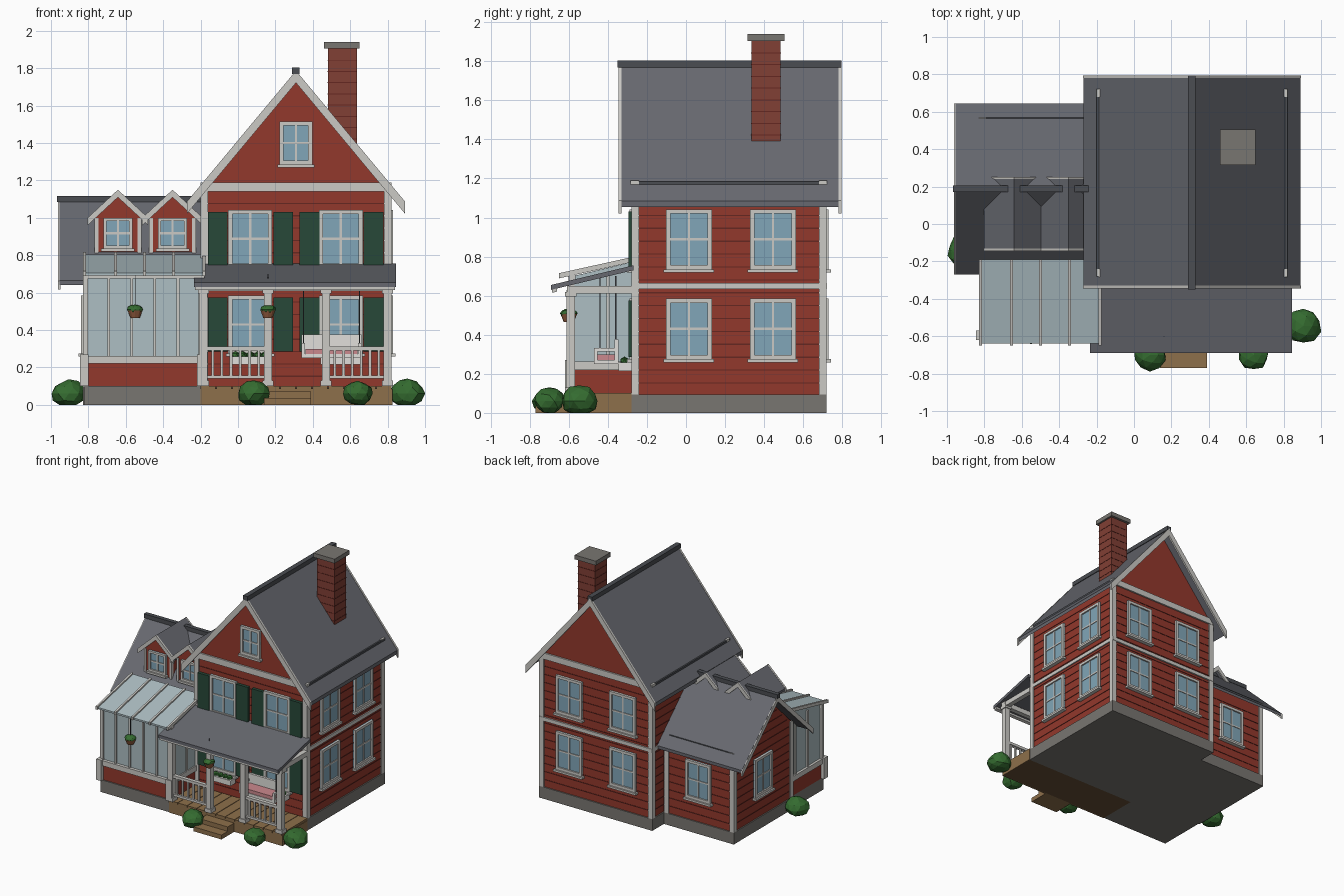
import bpy, bmesh, math, random
from mathutils import Vector, Matrix

if "Cube" in bpy.data.objects:
    bpy.data.objects.remove(bpy.data.objects["Cube"])
random.seed(3)

COL = dict(red=(.29, .04, .025), dark=(.13, .02, .015), trim=(.6, .59, .56), stone=(.19, .18, .165),
           roof=(.135, .14, .16), ridge=(.07, .075, .085), glass=(.22, .38, .48), pane=(.42, .52, .55),
           green=(.02, .065, .04), wood=(.27, .16, .07), under=(.13, .075, .035), brick=(.22, .05, .035),
           leaf=(.035, .15, .03), pink=(.6, .25, .27), white=(.75, .74, .71), pot=(.3, .11, .05))
MAT = {}
for k, c in COL.items():
    MAT[k] = bpy.data.materials.new(k)
    MAT[k].diffuse_color = (*c, 1)


def finish(name, bm, mat):
    bmesh.ops.recalc_face_normals(bm, faces=bm.faces)
    me = bpy.data.meshes.new(name)
    bm.to_mesh(me)
    bm.free()
    me.materials.append(MAT[mat])
    ob = bpy.data.objects.new(name, me)
    bpy.context.collection.objects.link(ob)
    return ob


def boxes(name, mat, *items):
    """Each item is (x0, x1, y0, y1, z0, z1)."""
    bm = bmesh.new()
    for x0, x1, y0, y1, z0, z1 in items:
        m = Matrix.Translation(((x0 + x1) / 2, (y0 + y1) / 2, (z0 + z1) / 2)) @ \
            Matrix.Diagonal((abs(x1 - x0), abs(y1 - y0), z1 - z0, 1))
        bmesh.ops.create_cube(bm, size=1, matrix=m)
    return finish(name, bm, mat)


def prism(name, mat, pts, axis, *spans):
    """Extrude a (horizontal, z) profile along x or y over each span."""
    bm = bmesh.new()
    for a, b in spans:
        vs = [bm.verts.new((a, h, z) if axis == 'x' else (h, a, z)) for h, z in pts]
        f = bm.faces.new(vs)
        r = bmesh.ops.extrude_face_region(bm, geom=[f])
        d = Vector((b - a, 0, 0) if axis == 'x' else (0, b - a, 0))
        bmesh.ops.translate(bm, vec=d, verts=[v for v in r['geom'] if isinstance(v, bmesh.types.BMVert)])
    return finish(name, bm, mat)


def chevron(c, half, zr, ze, t):
    return [(c - half, ze), (c, zr), (c + half, ze), (c + half, ze - t), (c, zr - t), (c - half, ze - t)]


def slope(y0, z0, y1, z1, t):
    return [(y0, z0), (y1, z1), (y1, z1 - t), (y0, z0 - t)]


def on_wall(face, p, u0, u1, n0, n1, z0, z1):
    s = -1 if face[0] == '-' else 1
    n = sorted((p + s * n0, p + s * n1))
    return (*n, u0, u1, z0, z1) if face[1] == 'x' else (u0, u1, *n, z0, z1)


def window(name, face, p, c, w, z0, z1, f=.022):
    u0, u1, zm = c - w / 2, c + w / 2, (z0 + z1) / 2
    B = lambda *a: on_wall(face, p, *a)
    boxes(name + '_glass', 'glass', B(u0, u1, -.01, .008, z0, z1))
    boxes(name + '_frame', 'trim', B(u0, u0 + f, -.01, .02, z0, z1), B(u1 - f, u1, -.01, .02, z0, z1),
          B(u0 + f, u1 - f, -.01, .02, z1 - f, z1), B(u0 + f, u1 - f, -.01, .02, z0, z0 + f),
          B(c - .006, c + .006, -.01, .014, z0 + f, z1 - f), B(u0 + f, u1 - f, -.01, .013, zm - .006, zm + .006),
          B(u0 - .012, u1 + .012, -.01, .032, z0 - .016, z0))


def blob(name, x, y, z, rx, rz, mat='leaf', sub=2, jitter=.08):
    bm = bmesh.new()
    bmesh.ops.create_icosphere(bm, subdivisions=sub, radius=1)
    for v in bm.verts:
        v.co *= 1 + random.uniform(-jitter, jitter)
        v.co = Vector((x + v.co.x * rx, y + v.co.y * rx, max(z + v.co.z * rz, 0)))
    return finish(name, bm, mat)


# Main house: foundation, walls, siding lines, trim
X0, X1, Y0, Y1, XR = -.2, .82, -.28, .72, .31
boxes('main_foundation', 'stone', (X0, X1, Y0, Y1, 0, .095))
prism('main_walls', 'red', [(-.19, .09), (.81, .09), (.81, 1.15), (XR, 1.75), (-.19, 1.15)], 'y', (-.27, .71))
boxes('main_siding_lines', 'dark', *[(-.193, .813, -.273, .713, z, z + .006)
                                     for z in [.15 + .066 * i for i in range(15)]])
boxes('corner_boards', 'trim', *[(x, x + .04, y, y + .04, .095, 1.19)
                                 for x in (X0, X1 - .04) for y in (Y0, Y1 - .04)])
boxes('main_trim_bands', 'trim', (X0 + .01, X1 + .0, Y0 - .003, Y0 + .03, 1.14, 1.19),
      (X0, X1, Y1 - .03, Y1 + .003, 1.14, 1.19), (X0, X1, Y0 + .005, Y1 + .003, .635, .665))
boxes('eave_bars', 'ridge', *[(x, x + .012, Y0, Y1, 1.165, 1.185) for x in (X0, X1 - .012)])

# Main roof
prism('main_roof', 'roof', chevron(XR, .58, 1.785, 1.085, .03), 'y', (-.335, .785))
prism('main_bargeboards', 'trim', chevron(XR, .583, 1.787, 1.087, .065), 'y', (-.345, -.33), (.78, .795))
boxes('main_ridge_cap', 'ridge', (XR - .02, XR + .02, -.35, .795, 1.768, 1.803))

# Chimney
boxes('chimney', 'brick', (.48, .635, .335, .485, 1.3, 1.91))
boxes('chimney_mortar_lines', 'dark', *[(.478, .637, .333, .487, 1.42 + i * .06, 1.425 + i * .06) for i in range(8)])
boxes('chimney_cap', 'stone', (.46, .65, .315, .505, 1.905, 1.94))

# Main windows and shutters
for i, (z0, z1) in enumerate([(.275, .585), (.735, 1.042)]):
    for j, c in enumerate((.065, .55)):
        window(f'front_window_{i}{j}', '-y', -.27, c, .235, z0, z1)
        window(f'back_window_{i}{j}', '+y', .71, c, .235, z0, z1)
    for j, c in enumerate((.015, .445)):
        window(f'right_window_{i}{j}', '+x', .81, c, .235, z0, z1)
    boxes(f'shutters_{i}', 'green', *[(x, x + .105, -.295, -.265, z0 + .01, z1 - .01)
                                      for x in (-.16, .19, .33, .672)])
window('gable_window', '-y', -.27, XR, .175, 1.285, 1.515)

# Side wing: foundation, walls, siding, trim, roof
boxes('wing_foundation', 'stone', (-.83, X0, -.2, .57, 0, .095))
prism('wing_walls', 'red', [(-.19, .09), (.56, .09), (.56, .71), (.185, 1.075), (-.19, .71)], 'x', (-.82, -.19))
boxes('wing_siding_lines', 'dark', *[(-.823, -.2, .185 - min(.378, (1.06 - z) * .98), .185 + min(.378, (1.06 - z) * .98),
                                      z, z + .006) for z in [.15 + .066 * i for i in range(13)]])
boxes('wing_corner_boards', 'trim', (-.83, -.79, .53, .57, .095, .74), (-.83, -.79, -.2, -.16, .095, .72),
      (-.24, -.2, .53, .57, .095, .72))
boxes('wing_eave_bar', 'ridge', (-.83, -.25, .56, .57, .71, .74))
prism('wing_roof', 'roof', chevron(.187, .457, 1.1, .665, .025), 'x', (-.955, -.19))
prism('wing_bargeboards', 'trim', chevron(.187, .457, 1.098, .663, .045), 'x', (-.962, -.948))
boxes('wing_ridge_cap', 'ridge', (-.968, -.2, .17, .205, 1.085, 1.118))
window('wing_back_window', '+y', .56, -.51, .225, .275, .585)
window('wing_left_window', '-x', -.82, .19, .225, .275, .585)

# Dormers
for i, c in enumerate((-.642, -.35)):
    n = f'dormer_{i}'
    prism(n + '_walls', 'red', [(c - .12, .78), (c + .12, .78), (c + .12, 1.0), (c, 1.125), (c - .12, 1.0)], 'y', (-.11, .14))
    boxes(n + '_corners', 'trim', *[(x - .01, x + .01, -.116, -.09, .8, 1.0) for x in (c - .115, c + .115)])
    prism(n + '_roof', 'roof', chevron(c, .16, 1.148, .998, .02), 'y', (-.135, .245))
    prism(n + '_bargeboards', 'trim', chevron(c, .162, 1.15, 1.0, .04), 'y', (-.145, -.13), (.24, .252))
    window(n + '_window', '-y', -.11, c, .155, .835, 1.0, .017)

# Conservatory
boxes('conservatory_foundation', 'stone', (-.82, X0, -.6, -.2, 0, .1))
boxes('conservatory_low_wall', 'red', (-.82, -.19, -.59, -.2, .1, .23))
boxes('conservatory_sill', 'trim', (-.83, -.18, -.605, -.2, .22, .262))
boxes('conservatory_piers', 'trim', (-.845, -.8, -.62, -.57, .1, .27), (-.22, -.165, -.62, -.57, .1, .27))
prism('conservatory_glass', 'pane', [(-.58, .26), (-.2, .26), (-.2, .79), (-.58, .7)], 'x', (-.81, -.19))
xs = [-.815 + i * .1235 for i in range(6)]
boxes('conservatory_mullions', 'trim', *[(x - (.014 if i in (0, 5) else .007), x + (.014 if i in (0, 5) else .007),
                                          -.592, -.57, .26, .7) for i, x in enumerate(xs)],
      *[(x - .012, x + .012, y - .008, y + .008, .26, .72) for x in (-.81, -.19) for y in (-.4, -.24)],
      (-.825, -.18, -.597, -.565, .675, .705))
prism('conservatory_glass_roof', 'pane', slope(-.64, .705, -.19, .805, .014), 'x', (-.825, -.18))
prism('conservatory_roof_bars', 'trim', slope(-.65, .715, -.19, .817, .026), 'x',
      *[(x - .008, x + .008) for x in (-.82, -.655, -.5, -.345, -.183)])

# Porch: deck, steps, posts, roof, railings
boxes('porch_deck', 'under', (X0, .82, -.6, -.28, 0, .09))
boxes('deck_planks', 'wood', *[(-.2 + i * .0855, -.2 + i * .0855 + .081, -.61, -.28, .085, .102) for i in range(12)])
boxes('porch_skirt', 'wood', (X0, .825, -.606, -.595, 0, .085), (.815, .825, -.6, -.28, 0, .085))
boxes('porch_steps', 'wood', (.14, .39, -.69, -.6, 0, .072), (.14, .39, -.77, -.6, 0, .036))
P = (-.185, .16, .47, .8)
boxes('porch_posts', 'trim', *[(x - .022, x + .022, -.612, -.568, .1, .63) for x in P],
      *[(x - .03, x + .03, -.62, -.56, .1, .13) for x in P], *[(x - .03, x + .03, -.62, -.56, .595, .62) for x in P])
boxes('porch_beams', 'trim', (-.21, .83, -.61, -.57, .61, .65), (.785, .825, -.59, -.28, .61, .65))
prism('porch_roof', 'roof', slope(-.69, .655, -.27, .755, .025), 'x', (-.235, .845))
prism('porch_roof_fascia', 'trim', slope(-.685, .635, -.66, .641, .02), 'x', (-.23, .84))
rail = []
for a, b in ((P[0], P[1]), (P[2], P[3])):
    rail += [(a, b, -.605, -.575, .29, .312), (a, b, -.6, -.58, .14, .158)]
    rail += [(a + (b - a) * k / 7 - .007, a + (b - a) * k / 7 + .007, -.597, -.583, .15, .3) for k in range(1, 7)]
boxes('porch_railings', 'trim', *rail)

# Porch swing
boxes('swing_seat', 'white', (.34, .66, -.47, -.35, .25, .272), (.34, .66, -.365, -.345, .25, .375),
      *[(x, x + .018, -.47, -.35, .315, .332) for x in (.34, .642)],
      *[(x, x + .018, -.47, -.452, .26, .33) for x in (.34, .642)])
boxes('swing_cushion', 'pink', (.36, .64, -.465, -.365, .27, .3))
boxes('swing_chains', 'ridge', *[(x - .003, x + .003, y - .003, y + .003, .32, .7)
                                 for x in (.35, .65) for y in (-.44, -.36)])

# Window boxes with plants
for i, c in enumerate((.065, .55)):
    boxes(f'window_box_{i}', 'white', (c - .11, c + .11, -.345, -.28, .215, .258))
    for k in range(5):
        blob(f'window_plant_{i}{k}', c - .08 + k * .04, -.315, .265, .024, .022, sub=1)

# Hanging baskets
for i, (x, y) in enumerate(((-.55, -.6), (.16, -.6))):
    bm = bmesh.new()
    bmesh.ops.create_cone(bm, cap_ends=True, segments=10, radius1=.026, radius2=.042, depth=.04,
                          matrix=Matrix.Translation((x, y, .485)))
    finish(f'basket_{i}', bm, 'pot')
    blob(f'basket_plant_{i}', x, y, .51, .043, .026, sub=2)
    boxes(f'basket_cord_{i}', 'ridge', (x - .002, x + .002, y - .002, y + .002, .52, .7))

# Bushes
for i, (x, y, r) in enumerate(((-.905, -.14, .09), (.085, -.7, .085), (.64, -.7, .08), (.905, -.545, .095))):
    blob(f'bush_{i}', x, y, .06, r, r * .85)

for m in bpy.data.materials:
    if m.users and not m.is_grease_pencil:
        m.use_nodes = True
        m.node_tree.nodes["Principled BSDF"].inputs["Base Color"].default_value = m.diffuse_color
